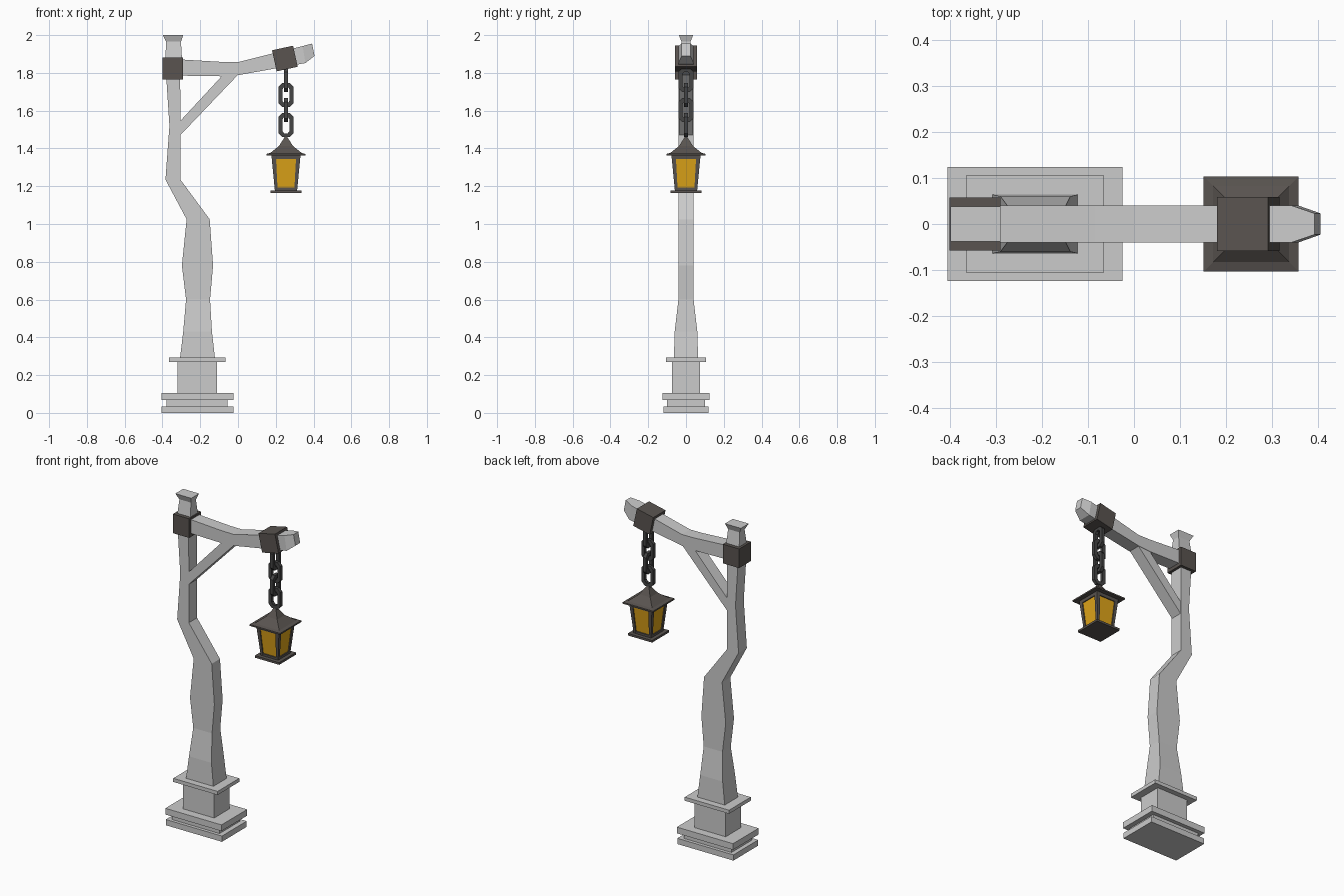
import bpy, bmesh, math
from mathutils import Matrix, Vector

if "Cube" in bpy.data.objects:
    bpy.data.objects.remove(bpy.data.objects["Cube"])


def material(name, rgb):
    m = bpy.data.materials.new(name)
    m.diffuse_color = (*rgb, 1)
    m.use_nodes = True
    m.node_tree.nodes["Principled BSDF"].inputs["Base Color"].default_value = m.diffuse_color
    return m


IRON = material("iron", (0.10, 0.088, 0.08))
CHAIN = material("dark_iron", (0.06, 0.06, 0.06))
GLASS = material("amber_glass", (0.75, 0.38, 0.01))


def finish(name, bm, mat=None):
    bmesh.ops.recalc_face_normals(bm, faces=bm.faces)
    me = bpy.data.meshes.new(name)
    bm.to_mesh(me)
    bm.free()
    ob = bpy.data.objects.new(name, me)
    bpy.context.collection.objects.link(ob)
    if mat:
        me.materials.append(mat)
    return ob


def loft(name, rings, mat=None, closed=False):
    """Skin rings of equal point count; cap the ends unless closed."""
    bm = bmesh.new()
    vs = [[bm.verts.new(p) for p in r] for r in rings]
    n = len(vs[0])
    for i in range(len(vs) if closed else len(vs) - 1):
        a, b = vs[i], vs[(i + 1) % len(vs)]
        for j in range(n):
            k = (j + 1) % n
            bm.faces.new((a[j], a[k], b[k], b[j]))
    if not closed:
        bm.faces.new(vs[0])
        bm.faces.new(vs[-1])
    return finish(name, bm, mat)


def flat_ring(x0, x1, hy, z):
    return [(x0, -hy, z), (x1, -hy, z), (x1, hy, z), (x0, hy, z)]


def box(name, x0, x1, hy, z0, z1, mat=None):
    return loft(name, [flat_ring(x0, x1, hy, z0), flat_ring(x0, x1, hy, z1)], mat)


# Stepped base
box("base_bottom_slab", -0.405, -0.025, 0.12, 0, 0.035)
box("base_middle_slab", -0.378, -0.055, 0.10, 0.035, 0.067)
box("base_top_slab", -0.405, -0.025, 0.124, 0.067, 0.105)
box("base_block", -0.32, -0.11, 0.073, 0.105, 0.27)
box("base_collar", -0.365, -0.065, 0.105, 0.27, 0.292)

# Crooked post with flared top
post = [(-0.307, -0.122, 0.064, 0.29), (-0.29, -0.138, 0.06, 0.43),
        (-0.275, -0.148, 0.04, 0.60), (-0.297, -0.132, 0.04, 0.78),
        (-0.272, -0.15, 0.04, 1.025), (-0.384, -0.305, 0.04, 1.235),
        (-0.363, -0.305, 0.04, 1.52), (-0.38, -0.306, 0.04, 1.78),
        (-0.385, -0.297, 0.036, 1.88), (-0.38, -0.302, 0.024, 1.965),
        (-0.398, -0.29, 0.038, 2.0)]
loft("post", [flat_ring(*p) for p in post])

# Bent arm: top x, top z, bottom x, bottom z, half depth
arm = [(-0.34, 1.873, -0.34, 1.786, 0.04), (-0.085, 1.858, -0.085, 1.782, 0.04),
       (0.0, 1.857, 0.0, 1.788, 0.04), (0.342, 1.942, 0.357, 1.852, 0.04),
       (0.392, 1.955, 0.405, 1.89, 0.023)]
loft("arm", [[(xt, -h, zt), (xt, h, zt), (xb, h, zb), (xb, -h, zb)]
             for xt, zt, xb, zb, h in arm])

# Diagonal brace
brace = [(-0.32, 1.455), (0.0, 1.79), (-0.07, 1.80), (-0.32, 1.53)]
loft("brace", [[(x, y, z) for x, z in brace] for y in (-0.037, 0.037)])

# Iron bands
box("post_band", -0.40, -0.29, 0.058, 1.765, 1.882, IRON)
band = box("arm_band", -0.057, 0.057, 0.059, -0.057, 0.057, IRON)
band.data.transform(Matrix.Translation((0.248, 0, 1.876)) @ Matrix.Rotation(math.radians(-12.5), 4, 'Y'))

# Chain of chamfered links, alternating direction
LX = 0.254


def link(name, z, turn):
    w, h, c, t = 0.039, 0.064, 0.02, 0.02
    outer = [(w, h - c), (w - c, h), (c - w, h), (-w, h - c),
             (-w, c - h), (c - w, -h), (w - c, -h), (w, c - h)]
    rings = []
    for x, q in outer:
        xi, qi = x * (w - t) / w, q * (h - t) / h
        rings.append([(x, -t / 2, q), (x, t / 2, q), (xi, t / 2, qi), (xi, -t / 2, qi)])
    ob = loft(name, rings, CHAIN, closed=True)
    ob.data.transform(Matrix.Translation((LX, 0, z)) @ Matrix.Rotation(turn, 4, 'Z'))


for i in range(4):
    link(f"chain_link_{i + 1}", 1.762 - 0.0795 * i, math.pi / 2 * ((i + 1) % 2))


# Lantern, all square tiers around the chain axis
def tiers(name, profile, mat):
    return loft(name, [flat_ring(LX - r, LX + r, r, z) for r, z in profile], mat)


tiers("lantern_roof", [(0.103, 1.362), (0.103, 1.371), (0.083, 1.376),
                       (0.037, 1.413), (0.007, 1.46)], IRON)
tiers("lantern_top_rail", [(0.075, 1.343), (0.077, 1.363)], IRON)
tiers("lantern_glass", [(0.052, 1.18), (0.070, 1.35)], GLASS)
tiers("lantern_bottom_rail", [(0.059, 1.178), (0.060, 1.192)], IRON)
tiers("lantern_base", [(0.082, 1.165), (0.082, 1.178)], IRON)

# Four tapered corner posts
for i, (sx, sy) in enumerate([(1, 1), (-1, 1), (-1, -1), (1, -1)]):
    rings = []
    for r, t, z in ((0.059, 0.015, 1.178), (0.077, 0.023, 1.363)):
        rings.append([(LX + sx * a, sy * b, z)
                      for a, b in ((r, r), (r - t, r), (r - t, r - t), (r, r - t))])
    loft(f"lantern_corner_{i + 1}", rings, IRON)
